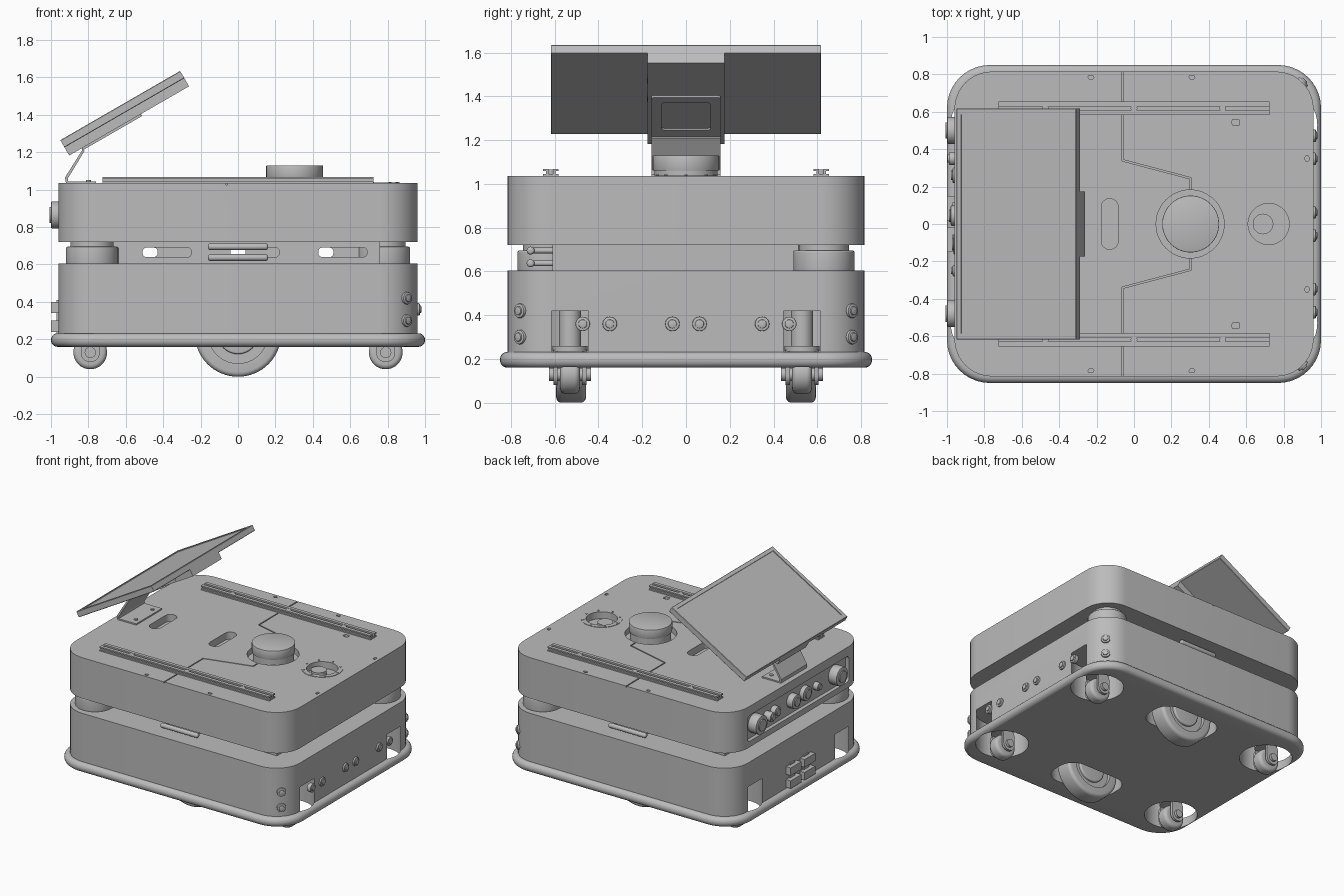
import bpy, bmesh
from math import sin, cos, pi, radians
from mathutils import Matrix, Vector

if "Cube" in bpy.data.objects:
    bpy.data.objects.remove(bpy.data.objects["Cube"])

grey = bpy.data.materials.new("light_grey")
grey.use_nodes = True
grey.diffuse_color = (0.5, 0.5, 0.5, 1)
grey.node_tree.nodes["Principled BSDF"].inputs["Base Color"].default_value = (0.5, 0.5, 0.5, 1)

ALONG_X = Matrix.Rotation(pi / 2, 4, 'Y')
ALONG_Y = Matrix.Rotation(pi / 2, 4, 'X')
UP = Matrix()
parts = []


def at(x, y, z, turn=UP):
    return Matrix.Translation((x, y, z)) @ turn


def circle(r, n=40):
    return [(r * cos(2 * pi * i / n), r * sin(2 * pi * i / n)) for i in range(n)]


def rounded(hx, hy, r=0.0, n=10):
    """Rounded rectangle with half sizes hx and hy."""
    if r == 0:
        return [(-hx, -hy), (hx, -hy), (hx, hy), (-hx, hy)]
    pts = []
    for k, (sx, sy) in enumerate([(1, 1), (-1, 1), (-1, -1), (1, -1)]):
        for i in range(n + 1):
            a = (k + i / n) * pi / 2
            pts.append((sx * (hx - r) + r * cos(a), sy * (hy - r) + r * sin(a)))
    clean = [p for i, p in enumerate(pts) if (Vector(p) - Vector(pts[i - 1])).length > 1e-5]
    return clean


def prism(name, pts, h0, h1, frame=UP, bevel=0.0, seg=5):
    """Extrude an outline from h0 to h1 in the given frame."""
    bm = bmesh.new()
    base = bm.faces.new([bm.verts.new((x, y, h0)) for x, y in pts])
    top = bmesh.ops.extrude_face_region(bm, geom=[base])["geom"]
    bmesh.ops.translate(bm, vec=(0, 0, h1 - h0), verts=[v for v in top if isinstance(v, bmesh.types.BMVert)])
    bmesh.ops.recalc_face_normals(bm, faces=bm.faces)
    if bevel:
        rims = [e for e in bm.edges if abs(e.verts[0].co.z - e.verts[1].co.z) < 1e-6]
        bmesh.ops.bevel(bm, geom=rims, offset=bevel, segments=seg, profile=0.5, affect='EDGES')
    bm.transform(frame)
    bmesh.ops.recalc_face_normals(bm, faces=bm.faces)
    me = bpy.data.meshes.new(name)
    bm.to_mesh(me)
    bm.free()
    me.materials.append(grey)
    ob = bpy.data.objects.new(name, me)
    bpy.context.collection.objects.link(ob)
    parts.append(ob)
    return ob


def cut(target, *shape):
    """Subtract a prism from the target and discard it."""
    cutter = prism("cutter", *shape)
    cutter.hide_render = True
    mod = target.modifiers.new("cut", 'BOOLEAN')
    mod.object, mod.solver = cutter, 'EXACT'
    bpy.context.view_layer.update()
    dg = bpy.context.evaluated_depsgraph_get()
    me = bpy.data.meshes.new_from_object(target.evaluated_get(dg))
    target.modifiers.clear()
    target.data = me
    parts.remove(cutter)
    bpy.data.objects.remove(cutter)


# Lower body with wheel wells and soft bumper
hull = rounded(0.96, 0.815, 0.2)
lower = prism("lower_body", hull, 0.165, 0.605)
bumper = prism("bumper", rounded(1.0, 0.85, 0.23), 0.16, 0.232, UP, 0.034)
wells = [(x, y, circle(0.19)) for x in (-0.79, 0.79) for y in (-0.53, 0.53)]
wells += [(0, y, rounded(0.27, 0.15, 0.12)) for y in (-0.53, 0.53)]
for x, y, outline in wells:
    for body in (lower, bumper):
        cut(body, outline, 0.1, 0.42, at(x, y, 0))

# Casters and drive wheels
for x in (-0.79, 0.79):
    for y in (-0.53, 0.53):
        prism("caster_wheel", circle(0.09), -0.045, 0.045, at(x, y, 0.13, ALONG_Y), 0.025)
        prism("caster_axle", circle(0.03, 16), -0.095, 0.095, at(x, y, 0.13, ALONG_Y))
        for s in (-1, 1):
            prism("caster_fork", rounded(0.05, 0.085, 0.045), -0.01, 0.01, at(x, y + s * 0.066, 0.165, ALONG_Y))
        prism("caster_crown", circle(0.08), 0.235, 0.26, at(x, y, 0))
        prism("caster_stem", circle(0.05), 0.26, 0.43, at(x, y, 0))
for s in (-1, 1):
    wheel = prism("drive_wheel", circle(0.231, 64), -0.068, 0.068, at(0, s * 0.525, 0.231, ALONG_Y), 0.025)
    for t in (-1, 1):
        cut(wheel, circle(0.16), -0.03, 0.03, at(0, s * 0.525 + t * 0.07, 0.231, ALONG_Y))
    prism("drive_hub", circle(0.11), -0.06, 0.06, at(0, s * 0.525, 0.231, ALONG_Y), 0.01)

# Hollow slotted waist between the bodies
waist = prism("waist", rounded(0.76, 0.61), 0.6, 0.725)
cut(waist, rounded(0.74, 0.59), 0.5, 0.8)
for s in (-1, 1):
    for x in (-0.38, 0.09, 0.56):
        cut(waist, rounded(0.13, 0.025, 0.02), -0.04, 0.04, at(-s * x, s * 0.6, 0.665, ALONG_Y))
    for z in (0.637, 0.695):
        prism("handle_bar", circle(0.018, 20), -0.16, 0.16, at(0, s * 0.71, z, ALONG_X), 0.012)
        for x in (-0.13, 0.13):
            prism("handle_post", circle(0.013, 16), -0.05, 0.05, at(x, s * 0.66, z, ALONG_Y))
    prism("corner_scanner", circle(0.14), 0.6, 0.695, at(s * 0.78, s * 0.63, 0), 0.008)
    prism("scanner_neck", circle(0.115), 0.69, 0.725, at(s * 0.78, s * 0.63, 0))

# Upper body with recesses in its top
upper = prism("upper_body", hull, 0.72, 1.035)
cut(upper, circle(0.182, 48), 0.99, 1.1, at(0.3, 0, 0))
cut(upper, circle(0.11), 0.985, 1.1, at(0.72, 0, 0))
for x in (-0.64, -0.13):
    cut(upper, rounded(0.045, 0.135, 0.044), 0.98, 1.1, at(x, 0, 0))
for s in (-1, 1):
    seam = [(-0.06, 0.83), (-0.06, 0.34), (0.3, 0.245), (0.3, 0.17)]
    left = [(x - 0.004, s * (y - 0.003)) for x, y in seam]
    right = [(x + 0.004, s * (y + 0.003)) for x, y in seam]
    cut(upper, left + right[::-1], 1.025, 1.1)
    for x, y, hx, hy in [(-0.23, 0.785, 0.015, 0.01), (0.31, 0.785, 0.015, 0.01),
                         (0.545, 0.543, 0.02, 0.017), (0.925, 0.35, 0.01, 0.015)]:
        cut(upper, rounded(hx, hy, 0.009, 4), 1.015, 1.1, at(x, s * y, 0))

# Control panel recess and knobs on the right end
cut(upper, rounded(0.1, 0.62, 0.03), -0.03, 0.1, at(-0.96, 0, 0.865, Matrix.Rotation(-pi / 2, 4, 'Y')) @ at(0, 0, -0.0))
for y, r, out in [(0.5, 0.072, 0.04), (0.35, 0.035, 0.03), (0.26, 0.042, 0.01), (0.045, 0.055, 0.02),
                  (-0.11, 0.055, 0.005), (-0.25, 0.03, 0.01), (-0.48, 0.072, 0.04)]:
    prism("panel_knob", circle(r, 28), -0.97 - out + 0.01, -0.92, at(0, y, 0.865, ALONG_X), 0.007, 2)
    prism("knob_cap", circle(r * 0.6, 24), -0.968 - out, -0.95, at(0, y, 0.865, ALONG_X))

# Charging contacts on the right end
for y in (-0.085, 0.085):
    for z in (0.27, 0.37):
        prism("charge_contact", rounded(0.03, 0.065), -1.0, -0.95, at(0, y, z, ALONG_X))
    prism("contact_plate", rounded(0.09, 0.03), -0.97, -0.95, at(0, y, 0.32, ALONG_X))


# Round sensors along the left end and on its corners
def sensor(frame):
    prism("sensor_ring", circle(0.033, 24), -0.02, 0.012, frame, 0.004, 2)
    prism("sensor_lens", circle(0.02, 20), 0.0, 0.02, frame, 0.004, 2)


for y in (-0.41, 0, 0.41):
    for d in (-0.062, 0.062):
        sensor(at(0.96, y + d, 0.36, ALONG_X))
for s in (-1, 1):
    for z in (0.3, 0.42):
        sensor(at(0.9, s * 0.756, z, Matrix.Rotation(s * pi / 4, 4, 'Z') @ ALONG_X))

# Mounting rails with slotted section and screws
RAIL = [(-0.036, 0), (0.036, 0), (0.036, 0.01), (0.022, 0.01), (0.022, 0.024), (0.036, 0.024), (0.036, 0.034),
        (0.01, 0.034), (0.01, 0.012), (-0.01, 0.012), (-0.01, 0.034), (-0.036, 0.034), (-0.036, 0.024),
        (-0.022, 0.024), (-0.022, 0.01), (-0.036, 0.01)]
for y in (-0.618, 0.618):
    prism("rail", RAIL, -0.725, 0.725, at(0, y, 1.034, Matrix.Rotation(pi / 2, 4, 'Z') @ ALONG_Y))
    for x in (-0.475, 0, 0.475):
        prism("rail_screw", circle(0.018, 20), 1.04, 1.066, at(x, y, 0))

# Top scanner and round port
prism("top_scanner", circle(0.152, 64), 1.06, 1.13, at(0.303, 0, 0), 0.004, 2)
prism("scanner_base", circle(0.145, 48), 0.98, 1.06, at(0.303, 0, 0))
ring = prism("port_ring", circle(0.145, 48), 1.03, 1.038, at(0.72, 0, 0))
cut(ring, circle(0.11), 1.0, 1.1, at(0.72, 0, 0))
prism("port_button", circle(0.055), 0.98, 1.02, at(0.69, 0, 0))
for x, y in circle(0.13, 8):
    prism("port_screw", circle(0.008, 10), 1.03, 1.042, at(0.72 + x, y, 0))

# Tilted screen with rear housing and mounting plate
tilt = at(-0.95, 0, 1.265, Matrix.Rotation(radians(-30), 4, 'Y'))
mid = tilt @ at(0.37, 0, 0)
screen = prism("screen", rounded(0.37, 0.617), -0.045, 0, mid, 0.003, 1)
cut(screen, rounded(0.34, 0.585), -0.006, 0.05, mid)
prism("screen_housing", rounded(0.37, 0.175), -0.095, -0.04, mid)
plate = prism("mount_plate", rounded(0.183, 0.157, 0.01), -0.107, -0.094, tilt @ at(0.26, 0, 0))
cut(plate, rounded(0.125, 0.113, 0.02), -0.2, -0.098, tilt @ at(0.27, 0, 0))
for u in (-0.12, 0.05):
    prism("screen_port", rounded(0.03, 0.012, 0.01, 4), 0.17, 0.178, tilt @ at(0.5 + u, 0, -0.07, ALONG_Y))

# Bent sheet stand with foot plate
stand = [(-0.92, 1.035), (-0.76, 1.035), (-0.76, 1.045), (-0.91, 1.045), (-0.91, 1.06), (-0.82, 1.208),
         (-0.83, 1.216), (-0.925, 1.065)]
prism("screen_stand", stand, -0.157, 0.157, ALONG_Y)
for y in (-0.1, 0.1):
    prism("stand_screw", circle(0.014, 16), 1.04, 1.052, at(-0.8, y, 0))

# Smooth shading that keeps the hard edges
bpy.ops.object.select_all(action='DESELECT')
for ob in parts:
    ob.select_set(True)
bpy.context.view_layer.objects.active = parts[0]
bpy.ops.object.shade_smooth_by_angle(angle=radians(30))
